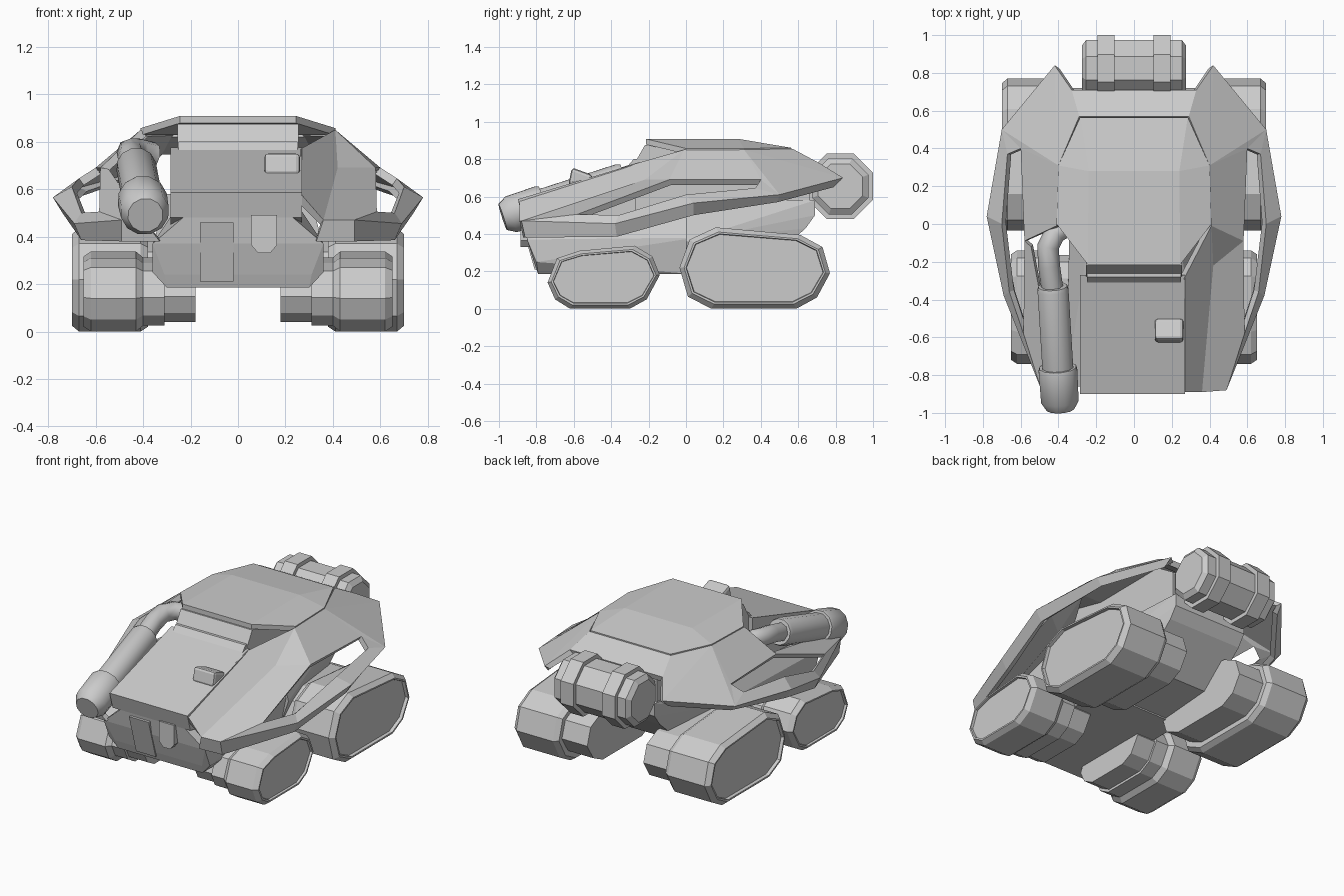
import bpy, bmesh, math
from mathutils import Vector

if "Cube" in bpy.data.objects:
    bpy.data.objects.remove(bpy.data.objects["Cube"])


def finish(name, bm, mirror=False, bevel=0, smooth=0):
    bmesh.ops.recalc_face_normals(bm, faces=bm.faces[:])
    me = bpy.data.meshes.new(name)
    bm.to_mesh(me)
    bm.free()
    ob = bpy.data.objects.new(name, me)
    bpy.context.collection.objects.link(ob)
    if bevel:
        m = ob.modifiers.new("bevel", 'BEVEL')
        m.width, m.segments = bevel, 2
    if mirror:
        m = ob.modifiers.new("mirror", 'MIRROR')
        m.use_mirror_merge = False
    if smooth:
        bpy.context.view_layer.objects.active = ob
        ob.select_set(True)
        bpy.ops.object.shade_smooth_by_angle(angle=math.radians(smooth))
        ob.select_set(False)
    return ob


def loft(name, rings, **kw):
    """Skin closed rings of equal length and cap both ends."""
    bm = bmesh.new()
    vs = [[bm.verts.new(p) for p in r] for r in rings]
    n = len(vs[0])
    for a, b in zip(vs, vs[1:]):
        for i in range(n):
            bm.faces.new((a[i], a[(i + 1) % n], b[(i + 1) % n], b[i]))
    bm.faces.new(vs[0])
    bm.faces.new(vs[-1])
    return finish(name, bm, **kw)


def extrude_x(name, profile, x0, x1, **kw):
    return loft(name, [[(x, y, z) for y, z in profile] for x in (x0, x1)], **kw)


def hull(name, pts, **kw):
    bm = bmesh.new()
    for p in pts:
        bm.verts.new(p)
    bmesh.ops.convex_hull(bm, input=bm.verts[:])
    bmesh.ops.dissolve_limit(bm, angle_limit=0.02, verts=bm.verts[:], edges=bm.edges[:])
    return finish(name, bm, **kw)


def turned(name, a, b, steps, sides, **kw):
    """Turned part along a-b; steps are (fraction, radius)."""
    a, b = Vector(a), Vector(b)
    d = b - a
    u = d.cross(Vector((0, 0, 1))).normalized()
    v = d.normalized().cross(u)
    rings = []
    for t, r in steps:
        rings.append([a + d * t + r * (u * math.cos(w) + v * math.sin(w))
                      for w in [2 * math.pi * (k + .5) / sides for k in range(sides)]])
    return loft(name, rings, **kw)


def sym(pts):
    return [(s * x, y, z) for x, y, z in pts for s in (1, -1)]


# Track pods: stepped lofts with a recessed outer face
front_prof = [(-.74, .14), (-.69, .27), (-.57, .31), (-.275, .337), (-.18, .28),
              (-.14, .18), (-.21, .05), (-.30, 0), (-.62, 0), (-.70, .05)]
rear_prof = [(-.035, .22), (.02, .37), (.16, .435), (.61, .395), (.73, .33),
             (.77, .19), (.70, .06), (.59, 0), (.135, 0), (.01, .065)]


def track(name, prof, steps):
    cy = (min(p[0] for p in prof) + max(p[0] for p in prof)) / 2
    cz = max(p[1] for p in prof) / 2
    h = cz

    def inset(y, z, d):
        return (cy + (y - cy) * (1 - d / (abs(prof[0][0] - cy))), cz + (z - cz) * (1 - d / h))
    loft(name, [[(x, *inset(y, z, d)) for y, z in prof] for x, d in steps], mirror=True)


track("front_track", front_prof, [(.18, .04), (.31, .04), (.31, .025), (.40, .025), (.43, 0),
                                  (.62, 0), (.65, .02), (.65, .03), (.635, .032)])
track("rear_track", rear_prof, [(.20, .05), (.38, .05), (.38, .02), (.41, 0), (.67, 0),
                                (.70, .025), (.70, .035), (.68, .038)])

# Lower hull
hull("lower_hull", sym([(.30, -.79, .185), (.31, -.81, .24), (.36, -.80, .25), (.36, -.85, .37),
                        (.22, -.87, .49), (.30, .05, .185), (.34, .05, .38), (.22, .05, .58)]))
hull("rear_hull", sym([(.30, 0, .19), (.36, 0, .36), (.30, 0, .58), (.26, .40, .22),
                       (.26, .64, .43), (.26, .69, .50), (.26, .69, .58)]))

# Hood and its front
extrude_x("hood", [(-.90, .585), (-.87, .48), (-.70, .45), (-.27, .45), (-.27, .775)], -.285, .27)

# Cabin below the roof, with windscreen inset bars
extrude_x("cabin", [(-.285, .76), (-.22, .875), (.30, .87), (.52, .83), (.66, .74),
                    (.66, .50), (.2, .45), (-.27, .45)], -.255, .255)
extrude_x("windscreen_sill", [(-.31, .765), (-.28, .80), (-.25, .80), (-.25, .765)], -.25, .25)

# Faceted roof panel
roof = [(.245, -.215, .908), (.41, 0, .857), (.40, .31, .857), (.285, .565, .86), (.24, .28, .908)]
hull("roof_panel", sym(roof + [(x, y, z - .03) for x, y, z in roof[:4]]))

# Side shells: V are shared corners, slot between 9..14 stays open
V = [(.41, -.01, .85), (.40, .31, .85), (.29, .57, .855), (.33, .71, .78), (.42, .84, .70),
     (.70, .50, .61), (.78, .04, .565), (.69, -.38, .455), (.49, -.88, .47),
     (.60, .40, .69), (.58, -.09, .69), (.585, -.58, .505), (.66, -.36, .50),
     (.70, 0, .61), (.67, .37, .645), (.36, -.89, .47), (.42, -.22, .69),
     (.26, -.89, .585), (.265, -.29, .77),
     (.49, -.86, .38), (.66, -.37, .385), (.74, .04, .50), (.66, .49, .57),
     (.43, .79, .65), (.33, -.87, .38)]
F = [(0, 1, 9, 10), (1, 2, 3, 4), (1, 4, 5), (1, 5, 9), (9, 5, 14), (14, 5, 6, 13),
     (13, 6, 7, 12), (12, 7, 8, 11), (15, 16, 10, 11, 8), (8, 7, 20, 19),
     (7, 6, 21, 20), (6, 5, 22, 21), (5, 4, 23, 22), (15, 8, 19, 24)]
INNER = [(16, 0, 10), (0, 16, 15, 17, 18)]


def shell(name, side, faces, moved={}):
    bm = bmesh.new()
    vs = [bm.verts.new((side * x, y, z)) for x, y, z in
          [moved.get(i, p) for i, p in enumerate(V)]]
    for f in faces:
        bm.faces.new([vs[i] for i in f])
    bmesh.ops.delete(bm, geom=[v for v in vs if not v.link_faces], context='VERTS')
    ob = finish(name, bm)
    if ob.data.polygons[0].normal.z < 0:
        ob.data.flip_normals()
    m = ob.modifiers.new("thickness", 'SOLIDIFY')
    m.thickness, m.offset = .035, -1


shell("right_shell", 1, F + INNER)
shell("left_shell", -1, F, {15: (.40, -.89, .47), 16: (.545, -.12, .685)})

# Rear deck joining both shells
deck = [(.29, .57, .855), (.33, .71, .78)]
hull("rear_deck", sym(deck + [(x, y - .01, z - .035) for x, y, z in deck]))

# Exhaust-like front tube on the left with elbow
turned("side_tube", (-.43, -.33, .70), (-.39, -.98, .49),
       [(0, .06), (0, .078), (.03, .085), (.66, .085), (.66, .10), (.69, .106),
        (.93, .103), (1, .075)], 12, smooth=35)
cu = bpy.data.curves.new("tube_elbow", 'CURVE')
cu.dimensions = '3D'
cu.bevel_depth, cu.bevel_resolution, cu.use_fill_caps = .058, 2, True
sp = cu.splines.new('POLY')
path = [(-.36, -.01, .74), (-.42, -.05, .755), (-.455, -.12, .755), (-.45, -.22, .735), (-.43, -.36, .69)]
sp.points.add(len(path) - 1)
for p, co in zip(sp.points, path):
    p.co = (*co, 1)
bpy.context.collection.objects.link(bpy.data.objects.new("tube_elbow", cu))

# Rear tank: octagonal drum with two raised bands
k = 1 / math.cos(math.pi / 8)
turned("rear_tank", (-.275, .825, .655), (.275, .825, .655),
       [(0, .12 * k), (.04, .15 * k), (.96, .15 * k), (1, .12 * k)], 8)
for i, x in enumerate((-.148, .148)):
    turned(f"tank_band_{i}", (x - .045, .825, .655), (x + .045, .825, .655),
           [(0, .15 * k), (0, .175 * k), (1, .175 * k), (1, .15 * k)], 8)
extrude_x("tank_bracket", [(.60, .56), (.74, .58), (.74, .72), (.60, .74)], -.2, .2)

# Hood periscope
extrude_x("hood_periscope", [(-.63, .66), (-.61, .755), (-.50, .715), (-.50, .68)], .11, .262, bevel=.025)


# Front hatch and tow block on the sloping nose
def nose_y(z):
    return -.79 - (z - .185) * .29


extrude_x("front_hatch", [(nose_y(.21) - .012, .21), (nose_y(.46) - .012, .46), (-.75, .46), (-.75, .21)],
          -.16, -.02)
hull("tow_block", [(x, y, z) for x, z in ((.055, .49), (.165, .49), (.165, .365), (.135, .33),
                                          (.085, .33), (.055, .365)) for y in (-.885, -.80)])
